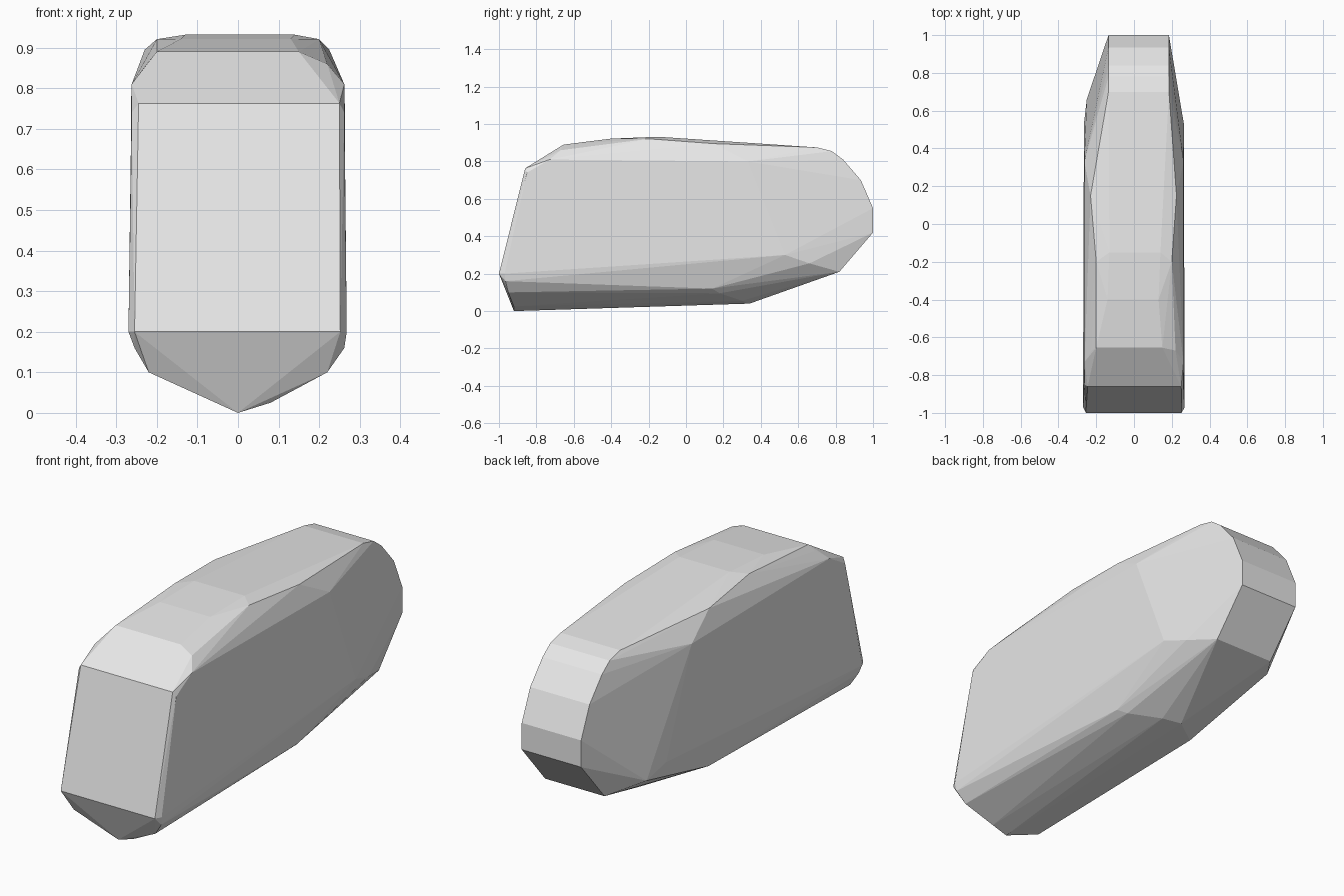
import bpy, bmesh

grey = bpy.data.materials.new("light grey")
grey.diffuse_color = (0.8, 0.8, 0.8, 1)

points = []


def pair(left, right, y, z):
    """Add a left and a right corner at the same y and z."""
    points.extend([(left, y, z), (right, y, z)])


# Sloped front panel and the chamfer above it
pair(-0.255, 0.252, -1.0, 0.20)
pair(-0.245, 0.25, -0.86, 0.763)
pair(-0.262, 0.262, -0.85, 0.74)
pair(-0.262, 0.262, -0.73, 0.81)
pair(-0.20, 0.15, -0.655, 0.89)
pair(-0.225, 0.22, -0.67, 0.86)

# Roof crown and its shoulders
pair(-0.14, 0.13, -0.40, 0.922)
pair(-0.13, 0.14, -0.15, 0.932)
pair(-0.20, 0.20, -0.20, 0.921)
pair(-0.23, 0.225, 0.15, 0.895)

# Flat sides
pair(-0.263, 0.263, 0.33, 0.80)
pair(-0.27, 0.268, -0.97, 0.20)
pair(-0.268, 0.267, -0.92, 0.24)
pair(-0.265, 0.264, 0.53, 0.30)
pair(-0.25, 0.24, 0.66, 0.255)

# Rounded tail strip
for y, z in [(0.70, 0.875), (0.78, 0.855), (0.84, 0.81), (0.935, 0.70),
             (1.0, 0.55), (1.0, 0.42), (0.82, 0.21)]:
    pair(-0.135, 0.185, y, z)

# Keel and lower bevels
points += [(0, -0.92, 0), (0, 0.34, 0.04), (0.08, -0.92, 0.025), (0.08, 0.30, 0.055)]
pair(-0.22, 0.22, -0.95, 0.10)
pair(-0.255, 0.262, -0.965, 0.16)
pair(-0.15, 0.19, 0.18, 0.095)
pair(-0.22, 0.22, 0.14, 0.12)

# Wrap the corners in a faceted shell
bm = bmesh.new()
for p in points:
    bm.verts.new(p)
hull = bmesh.ops.convex_hull(bm, input=bm.verts)
unused = {g for g in hull["geom_interior"] + hull["geom_unused"]
          if isinstance(g, bmesh.types.BMVert)}
bmesh.ops.delete(bm, geom=list(unused), context="VERTS")
bmesh.ops.dissolve_limit(bm, angle_limit=0.01, verts=bm.verts, edges=bm.edges)
bmesh.ops.recalc_face_normals(bm, faces=bm.faces)

mesh = bpy.data.meshes.new("faceted_body")
bm.to_mesh(mesh)
bm.free()
mesh.materials.append(grey)
body = bpy.data.objects.new("faceted_body", mesh)
bpy.context.collection.objects.link(body)
